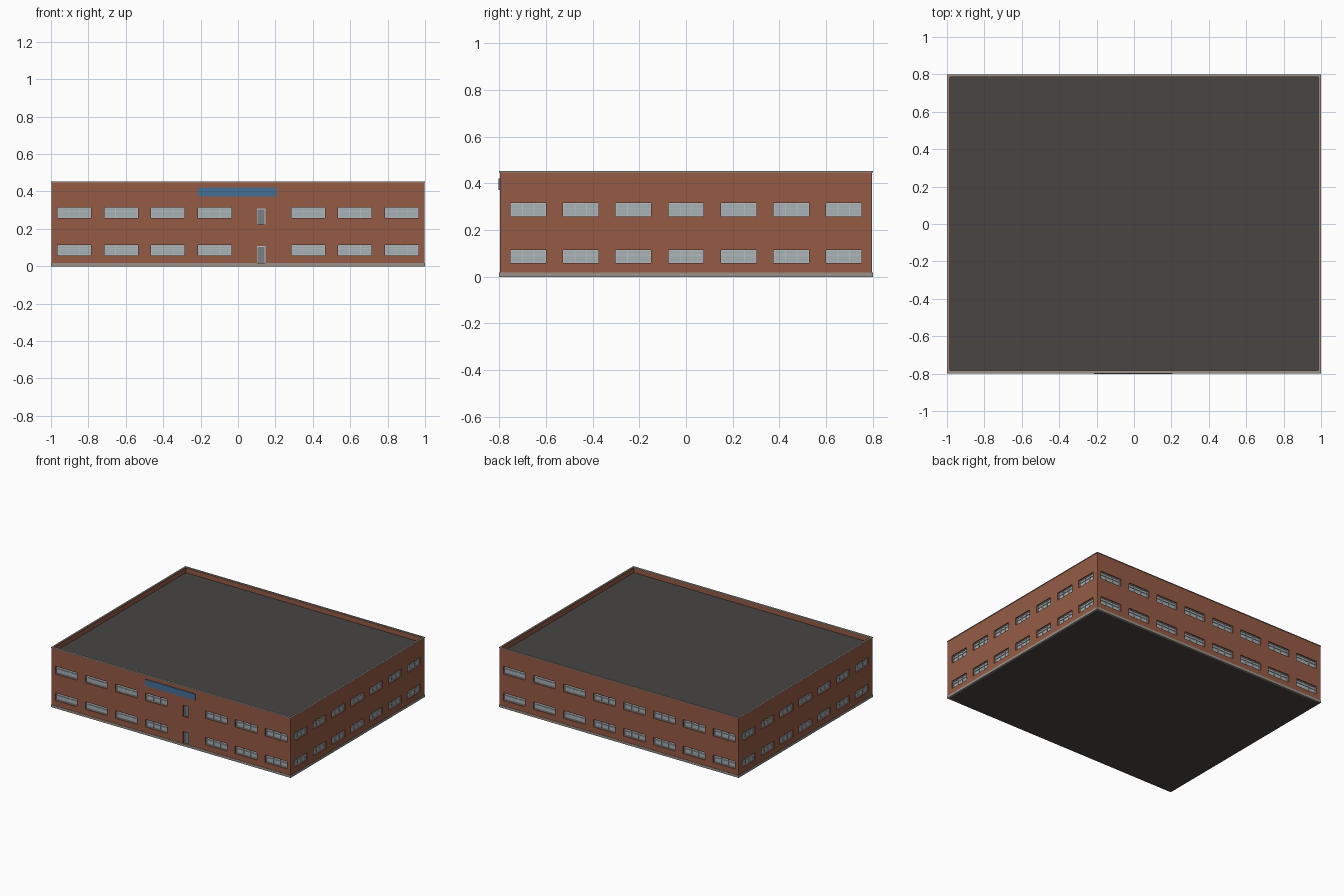
import bpy, bmesh
from mathutils import Vector

if "Cube" in bpy.data.objects:
    bpy.data.objects.remove(bpy.data.objects["Cube"])

W, D, H = 0.997, 0.797, 0.447      # outer wall half sizes, wall height


def material(name, rgb):
    m = bpy.data.materials.new(name)
    m.diffuse_color = (*rgb, 1)
    m.use_nodes = True
    m.node_tree.nodes["Principled BSDF"].inputs["Base Color"].default_value = m.diffuse_color
    return m


BRICK = material("brick", (0.30, 0.105, 0.06))
STONE = material("stone", (0.33, 0.29, 0.25))
ROOF = material("roofing", (0.065, 0.06, 0.055))
FRAME = material("frame", (0.50, 0.52, 0.52))
GLASS = material("glass", (0.38, 0.44, 0.46))
DOOR = material("door", (0.19, 0.21, 0.24))
BLUE = material("blue", (0.06, 0.16, 0.30))


def boxes(name, items, mat):
    """One object made of boxes given as (low corner, high corner)."""
    bm = bmesh.new()
    for a, b in items:
        lo = Vector([min(p, q) for p, q in zip(a, b)])
        hi = Vector([max(p, q) for p, q in zip(a, b)])
        vs = bmesh.ops.create_cube(bm, size=1)["verts"]
        bmesh.ops.scale(bm, vec=hi - lo, verts=vs)
        bmesh.ops.translate(bm, vec=(lo + hi) / 2, verts=vs)
    me = bpy.data.meshes.new(name)
    bm.to_mesh(me)
    bm.free()
    ob = bpy.data.objects.new(name, me)
    bpy.context.collection.objects.link(ob)
    if mat:
        me.materials.append(mat)
    return ob


def on_side(side, u0, u1, z0, z1, d0, d1):
    """Box on a facade: u along the wall, d is depth inward from its face."""
    if side in ("front", "back"):
        s = -1 if side == "front" else 1
        return (u0, s * (D - d0), z0), (u1, s * (D - d1), z1)
    s = -1 if side == "left" else 1
    return (s * (W - d0), u0, z0), (s * (W - d1), u1, z1)


def ring(x, y, z0, z1, t, tf=None):
    """Four butted bars around the building."""
    tf = tf or t
    return [((-x, -y, z0), (x, -y + tf, z1)), ((-x, y - t, z0), (x, y, z1)),
            ((-x, -y + tf, z0), (-x + t, y - t, z1)),
            ((x - t, -y + tf, z0), (x, y - t, z1))]


# Window bays on every facade, two storeys
bays = [(-0.875 + 0.25 * i) for i in range(8)]
facades = {"front": ([u for u in bays if abs(u - 0.125) > 0.01], 0.09),
           "back": (bays, 0.09)}
for s in ("left", "right"):
    facades[s] = ([-0.675 + 0.225 * i for i in range(7)], 0.076)

cuts, frames, panes = [], [], []
for side, (centres, hw) in facades.items():
    for c in centres:
        for z0 in (0.058, 0.258):
            z1, u0, u1, f = z0 + 0.057, c - hw, c + hw, 0.004
            cuts.append(on_side(side, u0, u1, z0, z1, -0.02, 0.05))
            panes.append(on_side(side, u0, u1, z0, z1, 0.014, 0.018))
            for a, b in ((z0, z0 + f), (z1 - f, z1), (z1 - 0.023, z1 - 0.020)):
                frames.append(on_side(side, u0, u1, a, b, 0.009, 0.014))
            for k in range(4):
                u = u0 + f / 2 + k * (2 * hw - f) / 3
                frames.append(on_side(side, u - f / 2, u + f / 2,
                                      z0 + f, z1 - f, 0.010, 0.014))

# Doors, one above the other
doors = []
for z0, z1 in ((0.018, 0.108), (0.222, 0.308)):
    u0, u1, f = 0.101, 0.146, 0.004
    cuts.append(on_side("front", u0, u1, z0, z1, -0.02, 0.05))
    doors.append(on_side("front", u0, u1, z0, z1, 0.013, 0.018))
    frames += [on_side("front", u0, u0 + f, z0, z1, 0.008, 0.013),
               on_side("front", u1 - f, u1, z0, z1, 0.008, 0.013),
               on_side("front", u0 + f, u1 - f, z1 - f, z1, 0.008, 0.013)]

# Brick walls: hollow shell with openings cut out
walls = boxes("brick_walls", [((-W, -D, 0.005), (W, D, H))], BRICK)
cutter = boxes("opening_cutter", cuts, None)
core = boxes("core_cutter", [((-W + .012, -D + .012, -1), (W - .012, D - .012, 1))], None)
for c in (core, cutter):
    c.hide_render = True
    m = walls.modifiers.new(c.name, "BOOLEAN")
    m.operation, m.solver, m.object = "DIFFERENCE", "EXACT", c
bpy.context.view_layer.update()
mesh = bpy.data.meshes.new_from_object(
    walls.evaluated_get(bpy.context.evaluated_depsgraph_get()))
walls.modifiers.clear()
walls.data = mesh
for c in (core, cutter):
    bpy.data.objects.remove(c)

boxes("window_frames", frames, FRAME)
boxes("window_glass", panes, GLASS)
boxes("doors", doors, DOOR)

# Plinth, coping, slabs and the entrance fascia
boxes("plinth", ring(1, 0.8, 0, 0.018, 0.012), STONE)
boxes("coping", ring(1, 0.8, H, 0.452, 0.012, 0.016), STONE)
boxes("roof_deck", [((-W + .01, -D + .01, 0.39), (W - .01, D - .01, 0.412))], ROOF)
boxes("floor_slab", [((-W + .002, -D + .002, 0.0), (W - .002, D - .002, 0.012))], ROOF)
boxes("entrance_fascia", [((-0.215, -0.803, 0.372), (0.205, -0.79, 0.42))], BLUE)
